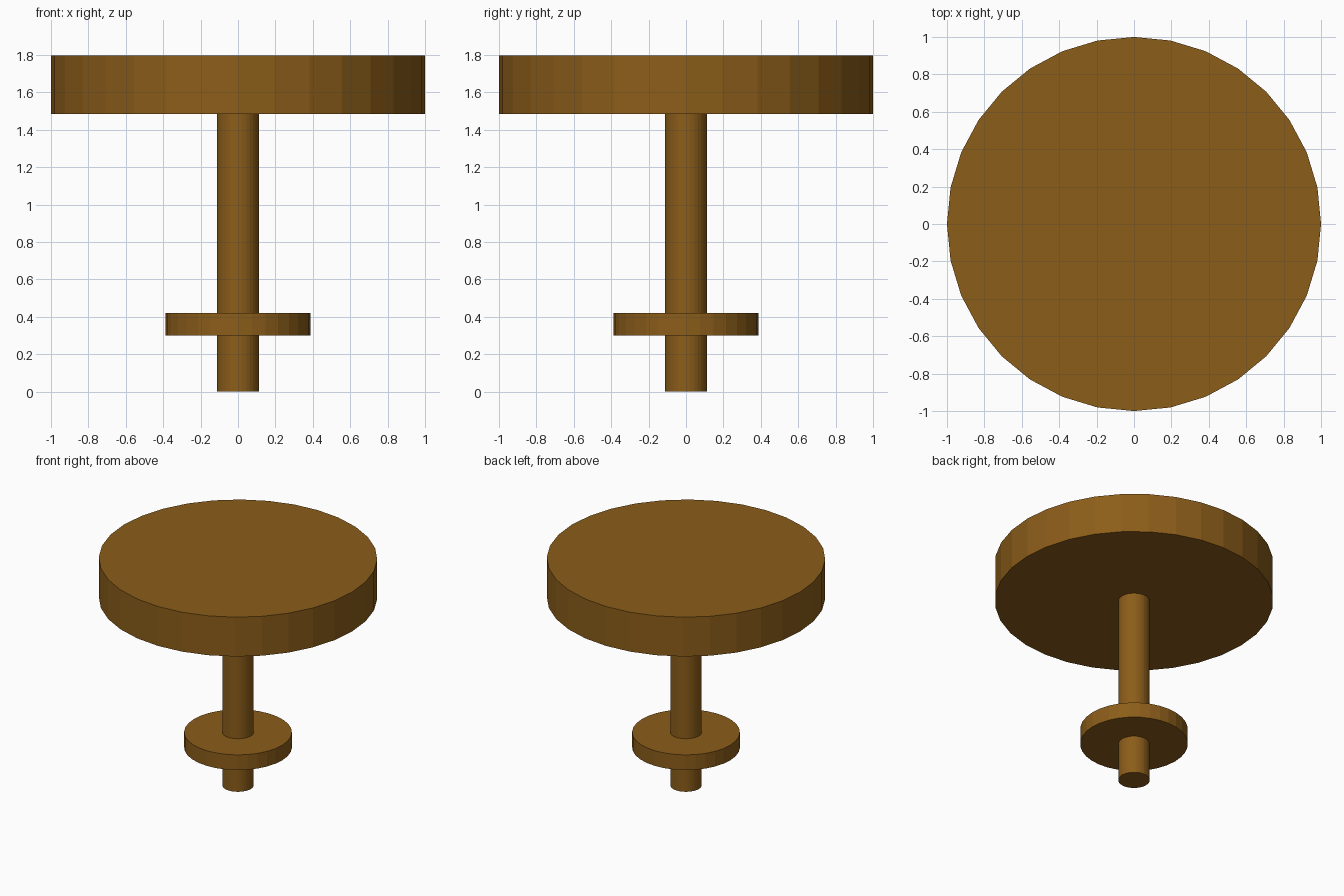
import bpy

if "Cube" in bpy.data.objects:
    bpy.data.objects.remove(bpy.data.objects["Cube"])

wood = bpy.data.materials.new("wood")
wood.diffuse_color = (0.26, 0.11, 0.01, 1)
wood.use_nodes = True
wood.node_tree.nodes["Principled BSDF"].inputs["Base Color"].default_value = wood.diffuse_color


def disc(name, radius, bottom, top):
    """Upright 32-sided cylinder between two heights."""
    bpy.ops.mesh.primitive_cylinder_add(
        vertices=32, radius=radius, depth=top - bottom,
        location=(0, 0, (bottom + top) / 2))
    obj = bpy.context.object
    obj.name = name
    obj.data.materials.append(wood)
    return obj


# Round top, central post and small collar near the foot
disc("table_top", 1.0, 1.485, 1.797)
disc("post", 0.113, 0.0, 1.485)
disc("collar", 0.387, 0.30, 0.42)
